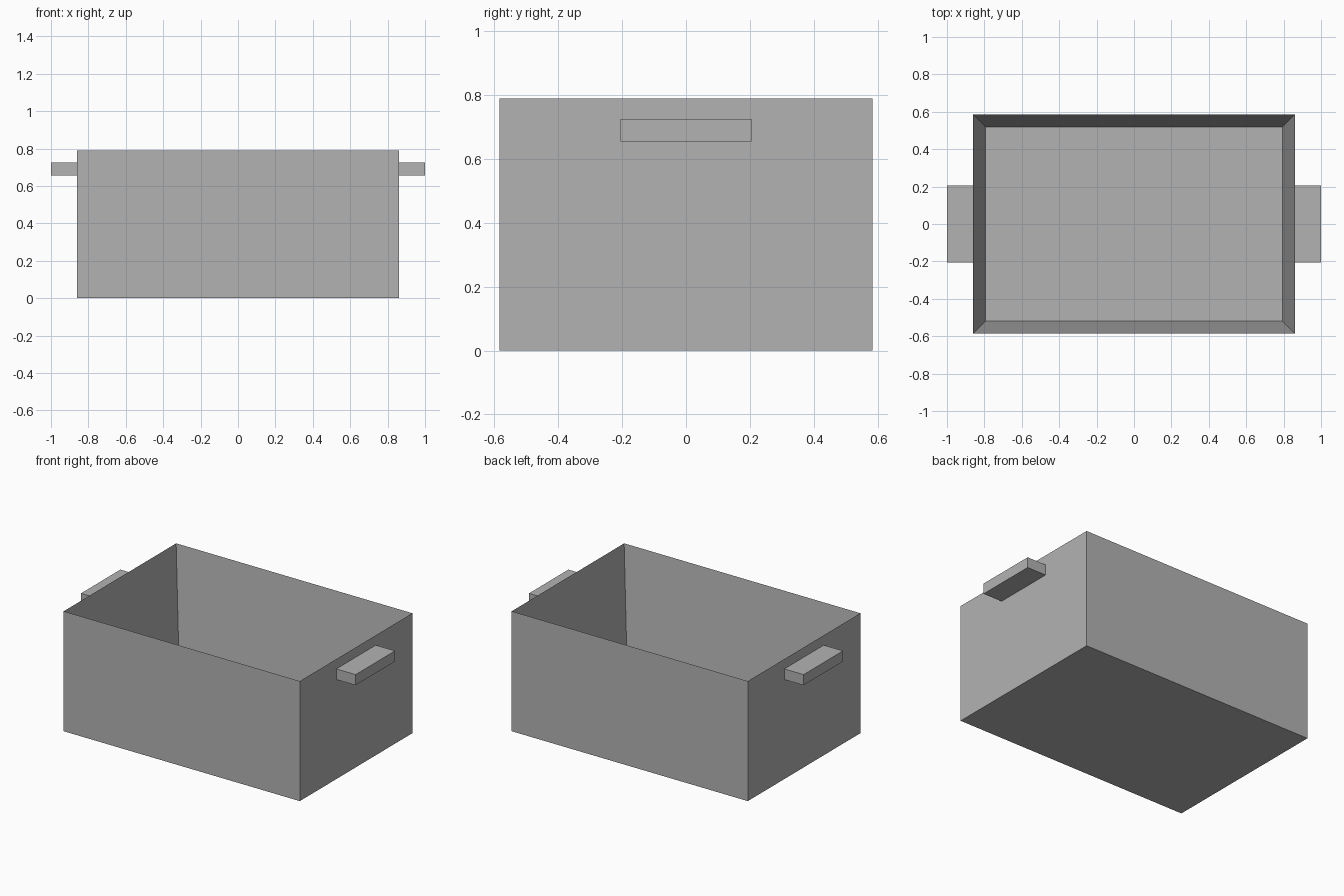
import bpy
import bmesh
from mathutils import Matrix

default = bpy.data.objects.get("Cube")
if default:
    bpy.data.objects.remove(default, do_unlink=True)

# Single matte grey
grey = bpy.data.materials.new("plain grey")
grey.use_nodes = True
colour = (0.45, 0.45, 0.45, 1)
grey.diffuse_color = colour
grey.node_tree.nodes["Principled BSDF"].inputs["Base Color"].default_value = colour

WIDTH, DEPTH, HEIGHT = 1.72, 1.17, 0.79
WALL = 0.067


def box(name, size, centre, hollow=False):
    """Make a box; a hollow one is open at the top with solid walls and floor."""
    bm = bmesh.new()
    bmesh.ops.create_cube(bm, size=1)
    bmesh.ops.transform(bm, matrix=Matrix.Translation(centre) @ Matrix.Diagonal((*size, 1)), verts=bm.verts)
    if hollow:
        bm.normal_update()
        top = max(bm.faces, key=lambda f: f.normal.z)
        # Inset the rim, then sink the middle down to the floor
        bmesh.ops.inset_region(bm, faces=[top], thickness=WALL, use_even_offset=True)
        bmesh.ops.translate(bm, verts=top.verts, vec=(0, 0, WALL - size[2]))
    bmesh.ops.recalc_face_normals(bm, faces=bm.faces)
    mesh = bpy.data.meshes.new(name)
    bm.to_mesh(mesh)
    bm.free()
    mesh.materials.append(grey)
    obj = bpy.data.objects.new(name, mesh)
    bpy.context.collection.objects.link(obj)
    return obj


# Open crate body
box("crate_body", (WIDTH, DEPTH, HEIGHT), (0, 0, HEIGHT / 2), hollow=True)

# Block handles on both ends
reach = 1 - WIDTH / 2
for name, side in (("left_handle", 1), ("right_handle", -1)):
    box(name, (reach, 0.41, 0.07), (side * (1 - reach / 2), 0, 0.69))
